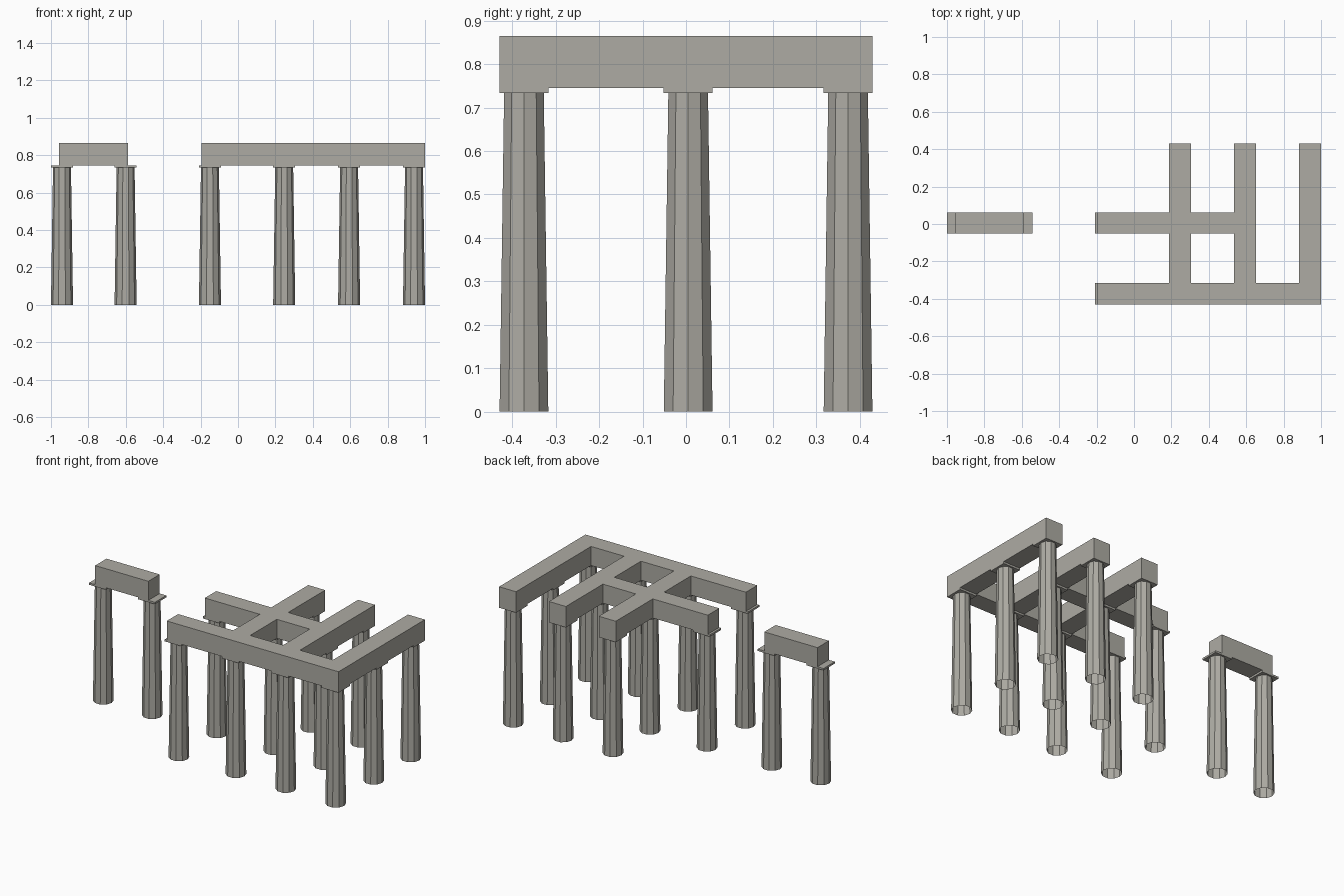
import bpy, bmesh, math

if "Cube" in bpy.data.objects:
    bpy.data.objects.remove(bpy.data.objects["Cube"])

stone = bpy.data.materials.new("weathered_stone")
stone.diffuse_color = (0.42, 0.41, 0.37, 1)
stone.use_nodes = True
stone.node_tree.nodes["Principled BSDF"].inputs["Base Color"].default_value = stone.diffuse_color

Z_CAP, Z_BEAM, Z_TOP = 0.733, 0.745, 0.865
HX, HY = 0.059, 0.0565            # half widths of beams and capital plates
FRONT, MID, BACK = -0.373, 0.005, 0.373


def finish(bm, name):
    bmesh.ops.recalc_face_normals(bm, faces=bm.faces)
    me = bpy.data.meshes.new(name)
    bm.to_mesh(me)
    bm.free()
    me.materials.append(stone)
    ob = bpy.data.objects.new(name, me)
    bpy.context.collection.objects.link(ob)
    return ob


def slab(name, rects, z0, z1):
    """Extrude the union of axis-aligned rectangles (x0, x1, y0, y1)."""
    xs = sorted({v for r in rects for v in r[:2]})
    ys = sorted({v for r in rects for v in r[2:]})
    bm = bmesh.new()
    verts = {}

    def vert(x, y):
        if (x, y) not in verts:
            verts[x, y] = bm.verts.new((x, y, z0))
        return verts[x, y]

    for xa, xb in zip(xs, xs[1:]):
        for ya, yb in zip(ys, ys[1:]):
            cx, cy = (xa + xb) / 2, (ya + yb) / 2
            if any(r[0] < cx < r[1] and r[2] < cy < r[3] for r in rects):
                bm.faces.new([vert(xa, ya), vert(xb, ya), vert(xb, yb), vert(xa, yb)])
    out = bmesh.ops.extrude_face_region(bm, geom=bm.faces[:], use_keep_orig=True)
    for v in out["geom"]:
        if isinstance(v, bmesh.types.BMVert):
            v.co.z = z1
    return finish(bm, name)


# Tapered ten-sided columns (open at the bottom), each with a thin capital plate
rows = {FRONT: (-0.15, 0.247, 0.594, 0.941),
        MID: (-0.941, -0.601, -0.15, 0.247, 0.594, 0.941),
        BACK: (0.247, 0.594, 0.941)}
for y, row in rows.items():
    for x in row:
        bm = bmesh.new()
        rings = []
        for r, z in ((0.059, 0), (0.048, Z_CAP)):
            rings.append([bm.verts.new((x + r * math.cos(i * math.tau / 10),
                                        y + r * math.sin(i * math.tau / 10), z))
                          for i in range(10)])
        for i in range(10):
            j = (i + 1) % 10
            bm.faces.new([rings[0][i], rings[0][j], rings[1][j], rings[1][i]])
        finish(bm, "column")
        slab("capital_plate", [(x - HX, x + HX, y - HY, y + HY)], Z_CAP, Z_BEAM)

# Connected roof beams of the main group
beams = [(-0.195, 0.941 + HX, FRONT - HY, FRONT + HY),
         (-0.195, 0.594 + HX, MID - HY, MID + HY)]
beams += [(x - HX, x + HX, FRONT - HY, BACK + HY) for x in (0.247, 0.594, 0.941)]
slab("roof_beams", beams, Z_BEAM, Z_TOP)

# Separate lintel over the lone pair of columns
slab("lone_lintel", [(-0.958, -0.588, MID - HY, MID + HY)], Z_BEAM, Z_TOP)
